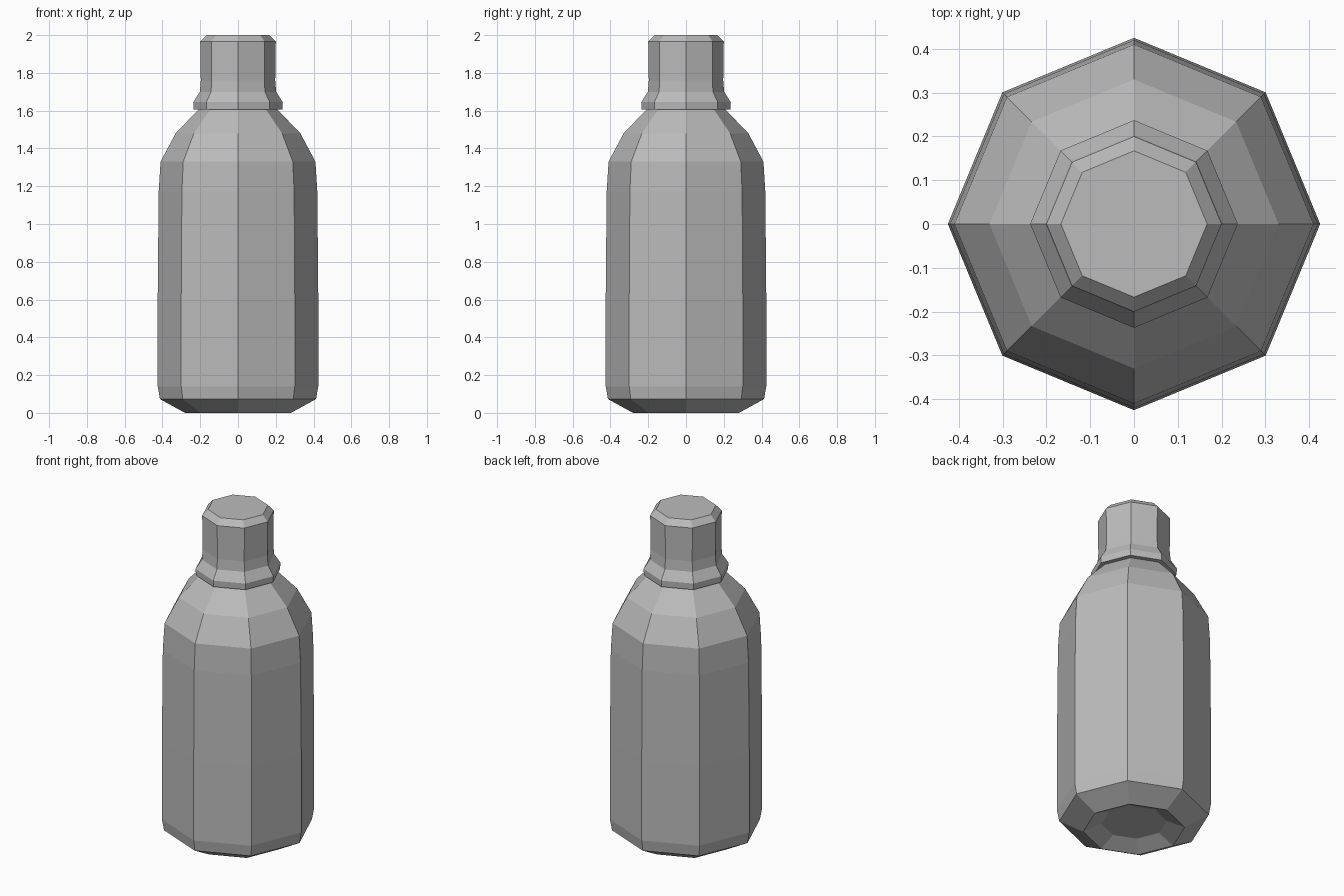
import bpy, bmesh
from math import cos, sin, tau

cube = bpy.data.objects.get("Cube")
if cube:
    bpy.data.objects.remove(cube, do_unlink=True)

SIDES = 8


def make_material(name, rgb):
    mat = bpy.data.materials.new(name)
    mat.use_nodes = True
    color = (*rgb, 1.0)
    mat.diffuse_color = color
    mat.node_tree.nodes["Principled BSDF"].inputs["Base Color"].default_value = color
    return mat


def lathe(name, profile, mat):
    """Closed faceted solid from (radius, height) rings, bottom to top."""
    bm = bmesh.new()
    rings = [[bm.verts.new((r * cos(tau * i / SIDES), r * sin(tau * i / SIDES), z))
              for i in range(SIDES)] for r, z in profile]
    for low, high in zip(rings, rings[1:]):
        for i in range(SIDES):
            j = (i + 1) % SIDES
            bm.faces.new((low[i], low[j], high[j], high[i]))
    bm.faces.new(rings[0][::-1])
    bm.faces.new(rings[-1])
    mesh = bpy.data.meshes.new(name)
    bm.to_mesh(mesh)
    bm.free()
    mesh.materials.append(mat)
    obj = bpy.data.objects.new(name, mesh)
    bpy.context.collection.objects.link(obj)
    return obj


grey = make_material("plain grey", (0.5, 0.5, 0.5))

# Bottle: recessed base, body, shoulder, collar, neck and bevelled cap
lathe("bottle", [
    (0.18, 0.045), (0.28, 0.0),
    (0.413, 0.073), (0.425, 0.14), (0.425, 0.62), (0.42, 1.17), (0.41, 1.33),
    (0.33, 1.48), (0.21, 1.605),
    (0.235, 1.607), (0.237, 1.645),
    (0.202, 1.70), (0.197, 1.76), (0.2, 1.965),
    (0.167, 2.0),
], grey)
